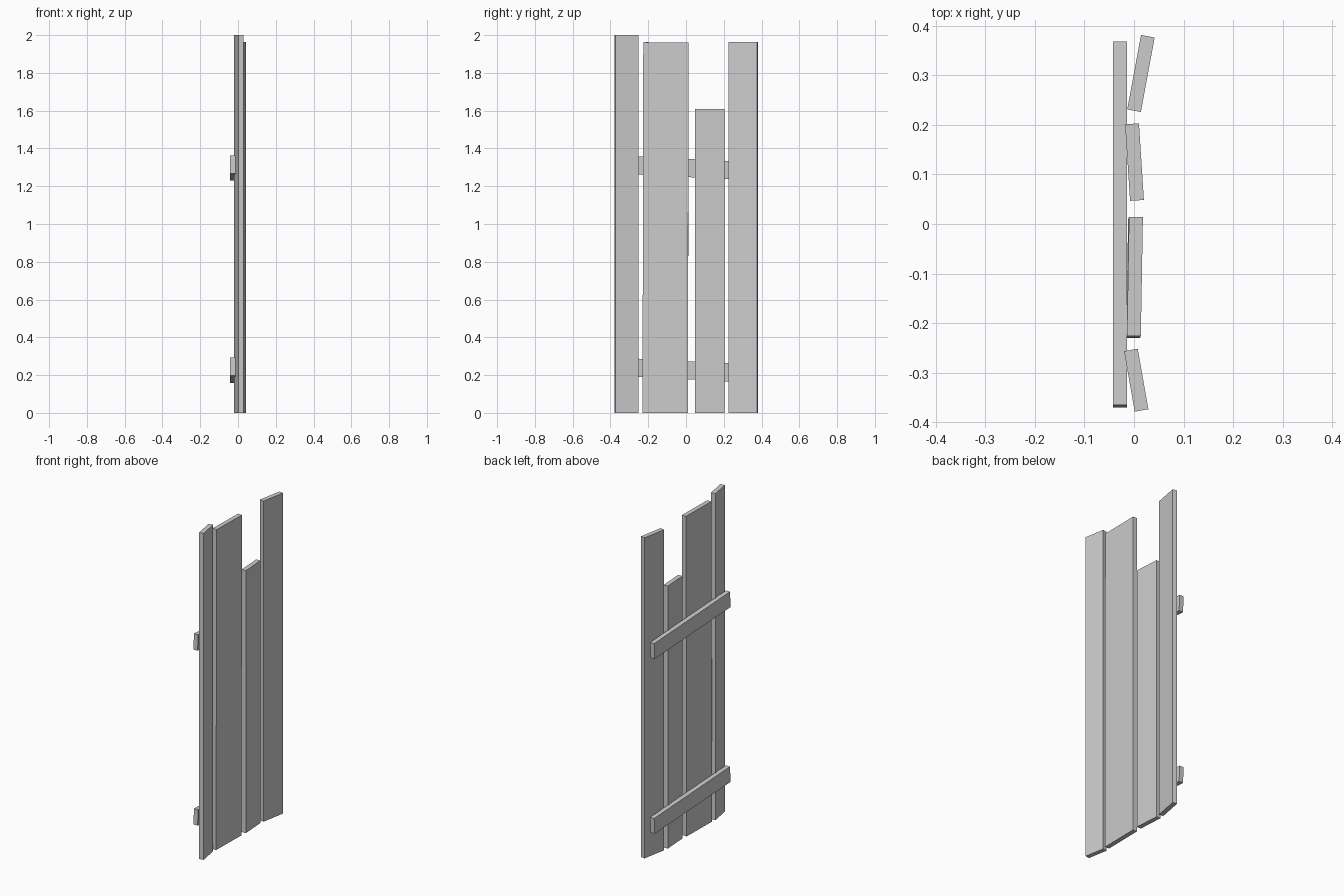
import bpy
from math import radians

if "Cube" in bpy.data.objects:
    bpy.data.objects.remove(bpy.data.objects["Cube"])


def board(name, size, center, rot=(0, 0, 0)):
    """Box with real dimensions, rotated about its own centre (degrees)."""
    bpy.ops.mesh.primitive_cube_add(size=1, location=center,
                                    rotation=[radians(a) for a in rot])
    ob = bpy.context.object
    ob.name = name
    ob.scale = size
    bpy.ops.object.transform_apply(location=False, rotation=False, scale=True)
    return ob


THICK = 0.028

# Upright planks: name, width, height, x, y, rotation
planks = [
    ("plank_outer_front", 0.124, 2.0, 0.0045, -0.3155, (0, 0, 10)),
    ("plank_wide", 0.240, 1.962, 0.001, -0.108, (-0.12, 0.05, -1)),
    ("plank_short", 0.155, 1.608, 0.001, 0.125, (0, 0, 3.7)),
    ("plank_outer_back", 0.153, 1.964, 0.014, 0.304, (0, 0, -10.5)),
]
for name, width, height, x, y, rot in planks:
    board(name, (THICK, width, height), (x, y, height / 2), rot)

# Two slanted battens across the rear of the planks
for name, z in (("batten_lower", 0.226), ("batten_upper", 1.297)):
    board(name, (THICK, 0.735, 0.096), (-0.0285, -0.001, z), (-2.9, 0, 0))
